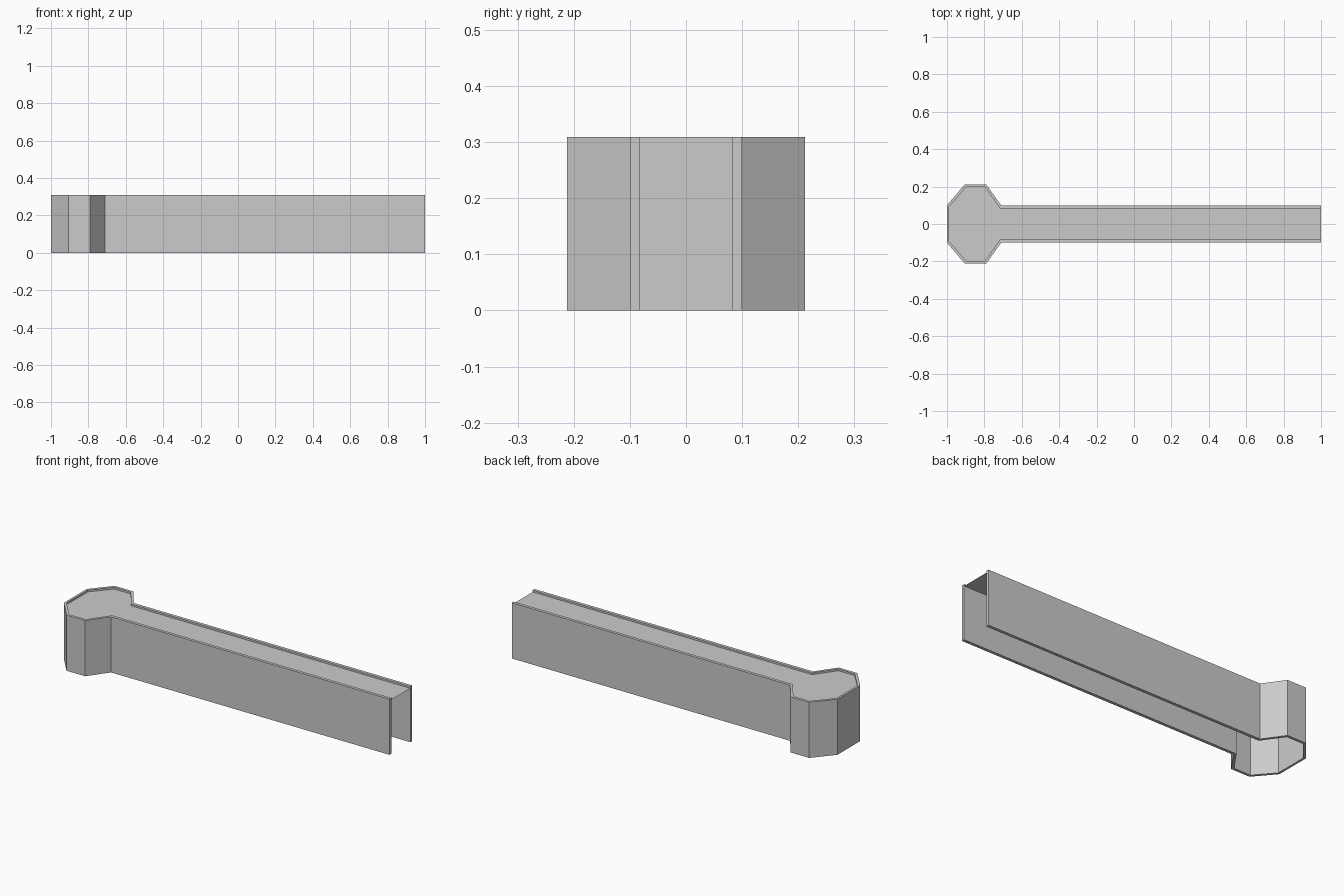
import bpy, bmesh

if "Cube" in bpy.data.objects:
    bpy.data.objects.remove(bpy.data.objects["Cube"])

HEIGHT = 0.309
DECK_Z = 0.299

# Half outlines (y > 0), from the blunt nose to the open end of the arm
outer_half = [(-1.0, 0.1), (-0.905, 0.212), (-0.79, 0.212), (-0.71, 0.1), (1.0, 0.1)]
inner_half = [(-0.988, 0.093), (-0.898, 0.197), (-0.797, 0.197), (-0.716, 0.083), (1.0, 0.083)]


def mirrored(half):
    """Full outline running from the +y arm end round the nose to the -y arm end."""
    return half[::-1] + [(x, -y) for x, y in half]


def make_object(name, bm):
    mesh = bpy.data.meshes.new(name)
    bm.to_mesh(mesh)
    bm.free()
    obj = bpy.data.objects.new(name, mesh)
    bpy.context.collection.objects.link(obj)
    return obj


outer, inner = mirrored(outer_half), mirrored(inner_half)

# Parapet wall: thin strip following the outline, open at the arm end
bm = bmesh.new()
a = [bm.verts.new((x, y, 0)) for x, y in outer]
b = [bm.verts.new((x, y, 0)) for x, y in inner]
for i in range(len(a) - 1):
    bm.faces.new((a[i], a[i + 1], b[i + 1], b[i]))
ext = bmesh.ops.extrude_face_region(bm, geom=bm.faces[:], use_keep_orig=True)
top = [g for g in ext["geom"] if isinstance(g, bmesh.types.BMVert)]
bmesh.ops.translate(bm, verts=top, vec=(0, 0, HEIGHT))
bmesh.ops.recalc_face_normals(bm, faces=bm.faces[:])
make_object("outer_wall", bm)

# Deck: thin sheet just below the rim, hollow underneath
bm = bmesh.new()
deck = bm.faces.new([bm.verts.new((x, y, DECK_Z)) for x, y in inner])
deck.normal_update()
if deck.normal.z < 0:
    deck.normal_flip()
make_object("deck", bm)
